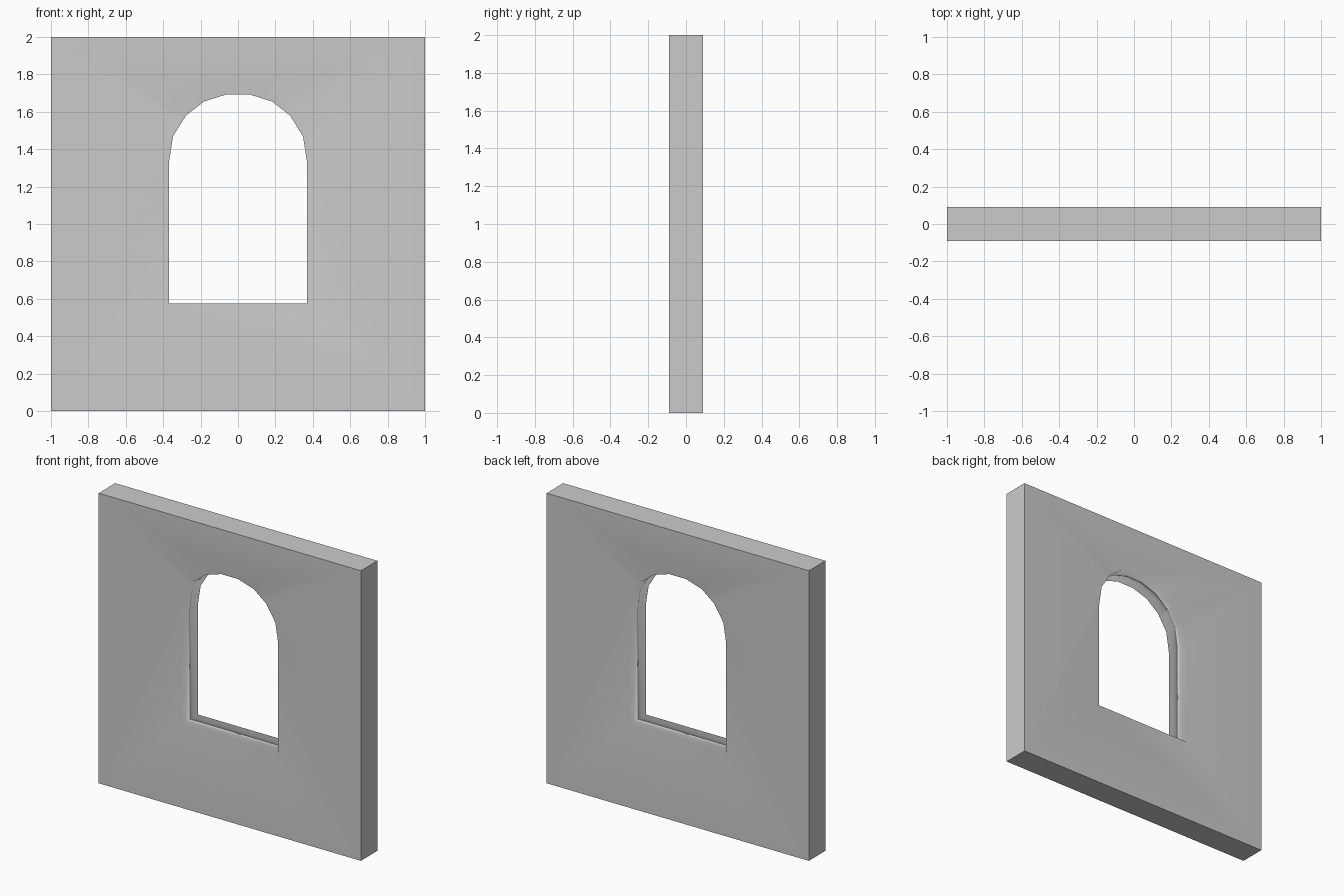
import bpy, bmesh

if "Cube" in bpy.data.objects:
    bpy.data.objects.remove(bpy.data.objects["Cube"])


def prism(name, outline, y0, y1):
    """Extrude an x-z outline along y into a closed solid."""
    bm = bmesh.new()
    face = bm.faces.new([bm.verts.new((x, y0, z)) for x, z in outline])
    ext = bmesh.ops.extrude_face_region(bm, geom=[face])
    for v in ext["geom"]:
        if isinstance(v, bmesh.types.BMVert):
            v.co.y = y1
    bmesh.ops.recalc_face_normals(bm, faces=bm.faces[:])
    for f in bm.faces:
        f.smooth = True
    me = bpy.data.meshes.new(name)
    bm.to_mesh(me)
    bm.free()
    ob = bpy.data.objects.new(name, me)
    bpy.context.collection.objects.link(ob)
    return ob


# Wall slab, with crisp outer edges
wall = prism("arched_window_wall", [(-1, 0), (1, 0), (1, 2), (-1, 2)], -0.09, 0.09)

# Arched opening: right half of the profile, mirrored
half = [(0.37, 0.574), (0.37, 1.325), (0.348, 1.468),
        (0.278, 1.58), (0.182, 1.655), (0.064, 1.692)]
cutter = prism("opening_cutter", half + [(-x, z) for x, z in reversed(half)], -0.3, 0.3)
cut = wall.modifiers.new("opening", "BOOLEAN")
cut.operation = "DIFFERENCE"
cut.solver = "EXACT"
cut.object = cutter

# Apply the cut, then drop the cutter
dg = bpy.context.evaluated_depsgraph_get()
wall_mesh = bpy.data.meshes.new_from_object(wall.evaluated_get(dg))
wall.modifiers.clear()
wall.data = wall_mesh
bpy.data.objects.remove(cutter)

# Sharp slab edges, soft opening rim weighted towards the large wall faces
for p in wall_mesh.polygons:
    p.use_smooth = True
for e in wall_mesh.edges:
    a, b = (wall_mesh.vertices[i].co for i in e.vertices)
    on_side = abs(a.x) > 0.99 and abs(b.x) > 0.99
    on_end = abs(a.z - 1) > 0.99 and abs(b.z - 1) > 0.99
    e.use_edge_sharp = on_side or on_end
weighted = wall.modifiers.new("wall_normals", "WEIGHTED_NORMAL")
weighted.mode = "FACE_AREA"
weighted.keep_sharp = True
